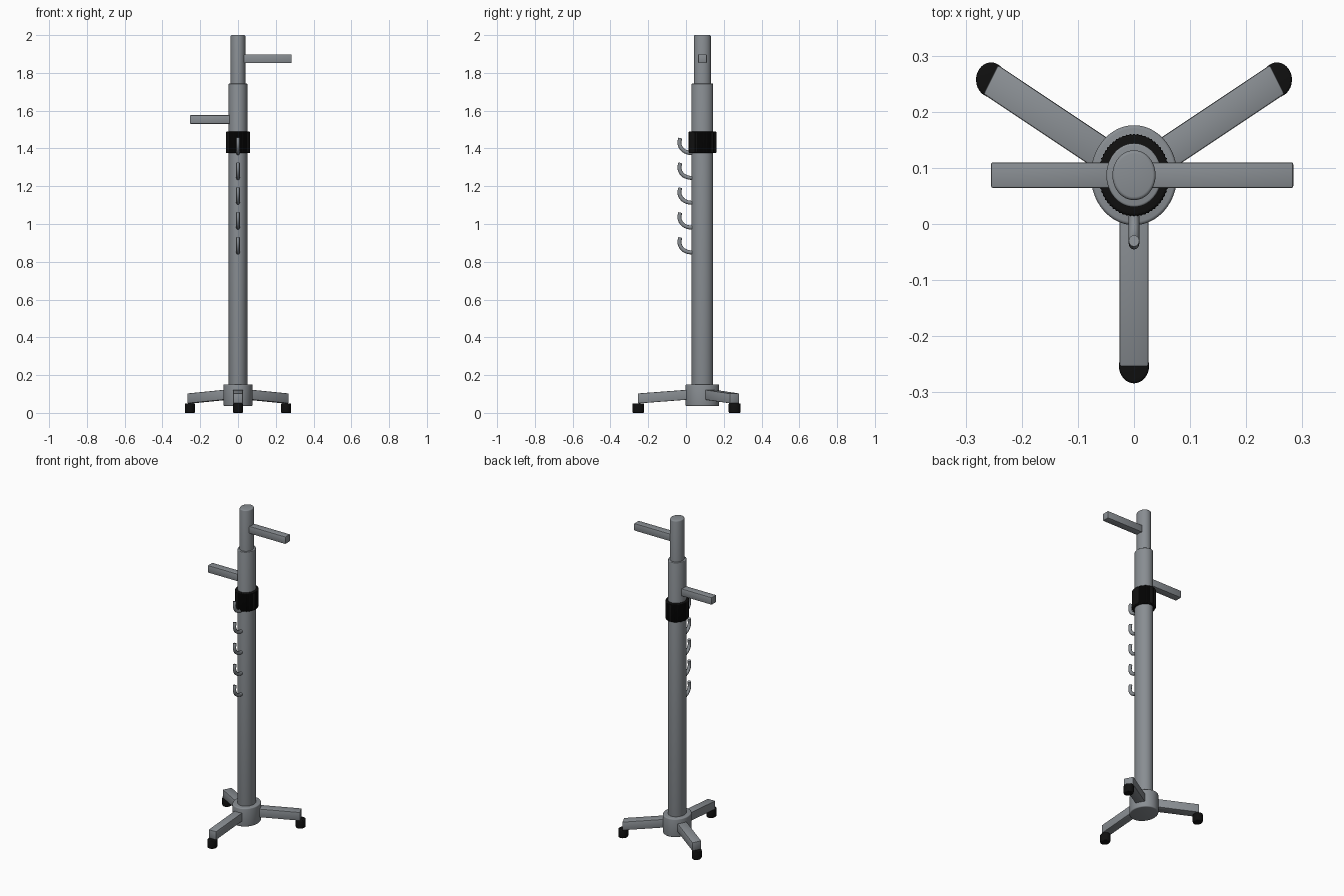
import bpy, bmesh, math
from mathutils import Matrix, Vector

if "Cube" in bpy.data.objects:
    bpy.data.objects.remove(bpy.data.objects["Cube"])

AXIS_Y = 0.087   # pole axis position
SQUASH = 0.865   # round parts are slightly narrower across x


def make_material(name, color):
    mat = bpy.data.materials.new(name)
    mat.use_nodes = True
    mat.diffuse_color = color
    mat.node_tree.nodes["Principled BSDF"].inputs["Base Color"].default_value = color
    return mat


STEEL = make_material("grey steel", (0.25, 0.27, 0.29, 1))
RUBBER = make_material("black rubber", (0.005, 0.005, 0.005, 1))


def finish(name, bm, mat):
    bmesh.ops.recalc_face_normals(bm, faces=bm.faces)
    mesh = bpy.data.meshes.new(name)
    bm.to_mesh(mesh)
    bm.free()
    mesh.materials.append(mat)
    obj = bpy.data.objects.new(name, mesh)
    bpy.context.collection.objects.link(obj)
    bpy.ops.object.select_all(action="DESELECT")
    obj.select_set(True)
    bpy.context.view_layer.objects.active = obj
    bpy.ops.object.shade_smooth_by_angle(angle=math.radians(35))
    return obj


def place(bm, turn=0.0):
    """Turn about the pole axis, squash, then move onto the axis."""
    m = (Matrix.Translation((0, AXIS_Y, 0)) @ Matrix.Diagonal((SQUASH, 1, 1, 1))
         @ Matrix.Rotation(turn, 4, "Z"))
    bmesh.ops.transform(bm, matrix=m, verts=bm.verts)


def bevelled_cylinder(radius, z0, z1, bevel, sides=48, knurl=0.0):
    bm = bmesh.new()
    bmesh.ops.create_cone(bm, cap_ends=True, segments=sides, radius1=radius,
                          radius2=radius, depth=z1 - z0,
                          matrix=Matrix.Translation((0, 0, (z0 + z1) / 2)))
    rims = [e for e in bm.edges if abs(e.verts[0].co.z - e.verts[1].co.z) < 1e-5]
    bmesh.ops.bevel(bm, geom=rims, offset=bevel, segments=3, profile=0.5, affect="EDGES")
    if knurl:
        for v in bm.verts:
            tooth = round(math.atan2(v.co.y, v.co.x) / math.tau * sides) % 2
            if tooth:
                r = v.co.xy.length
                v.co.xy *= (r - knurl) / r
    return bm


def bevelled_box(low, high, bevel):
    low, high = Vector(low), Vector(high)
    bm = bmesh.new()
    bmesh.ops.create_cube(bm, size=1, matrix=Matrix.Translation((low + high) / 2)
                          @ Matrix.Diagonal((*(high - low), 1)))
    bmesh.ops.bevel(bm, geom=bm.edges[:], offset=bevel, segments=2, profile=0.5,
                    affect="EDGES")
    return bm


# Upright: hub, telescoping tubes and knurled clamp
for name, radius, z0, z1, bevel, sides, knurl, mat in (
        ("base_hub", 0.089, 0.036, 0.151, 0.006, 64, 0, STEEL),
        ("lower_tube", 0.057, 0.05, 1.743, 0.004, 48, 0, STEEL),
        ("upper_tube", 0.0445, 1.3, 2.0, 0.006, 48, 0, STEEL),
        ("clamp_collar", 0.074, 1.375, 1.49, 0.006, 120, 0.002, RUBBER)):
    bm = bevelled_cylinder(radius, z0, z1, bevel, sides, knurl)
    place(bm)
    finish(name, bm, mat)

# Three sloping legs with rubber feet
for i, side in enumerate(("front", "left", "right")):
    turn = i * math.tau / 3
    bm = bevelled_box((-0.03, -0.341, 0), (0.03, -0.04, 0.053), 0.004)
    for v in bm.verts:
        v.co.z += 0.05 + 0.075 * (v.co.y + 0.341)
    place(bm, turn)
    finish(side + "_leg", bm, STEEL)

    bm = bevelled_cylinder(0.031, 0, 0.051, 0.005, 32)
    bmesh.ops.translate(bm, verts=bm.verts, vec=(0, -0.34, 0))
    place(bm, turn)
    finish(side + "_foot", bm, RUBBER)

# Square side arms
for name, x0, x1, z in (("left_arm", 0.02, 0.284, 1.875),
                        ("right_arm", -0.255, -0.02, 1.553)):
    bm = bevelled_box((x0, AXIS_Y - 0.023, z - 0.023),
                      (x1, AXIS_Y + 0.023, z + 0.023), 0.004)
    finish(name, bm, STEEL)

# Row of hooks down the front, each a round rod swept along a J
path = [Vector((0, y, z)) for y, z in ((0.045, 0.01), (0.015, 0.012), (-0.012, 0.023),
                                       (-0.029, 0.043), (-0.035, 0.065), (-0.03, 0.09))]
RING = 12


def hook(base_z):
    bm = bmesh.new()
    points = []
    for i in range(len(path) - 1):   # smooth the path
        p0, p1 = path[max(i - 1, 0)], path[i]
        p2, p3 = path[i + 1], path[min(i + 2, len(path) - 1)]
        for t in (0, 0.33, 0.67):
            points.append(0.5 * (2 * p1 + (p2 - p0) * t
                          + (2 * p0 - 5 * p1 + 4 * p2 - p3) * t * t
                          + (3 * p1 - p0 - 3 * p2 + p3) * t ** 3))
    points.append(path[-1])
    rings = []
    for i, p in enumerate(points):
        along = (points[min(i + 1, len(points) - 1)] - points[max(i - 1, 0)]).normalized()
        across = Vector((1, 0, 0))
        normal = along.cross(across)
        rings.append([bm.verts.new(p + Vector((0, 0, base_z))
                      + across * 0.0095 * math.cos(a) + normal * 0.0105 * math.sin(a))
                      for a in (math.tau * k / RING for k in range(RING))])
    for a, b in zip(rings, rings[1:]):
        for k in range(RING):
            n = (k + 1) % RING
            bm.faces.new((a[k], a[n], b[n], b[k]))
    bm.faces.new(rings[0])
    bm.faces.new(rings[-1])
    return bm


for i in range(5):
    finish(f"hook_{i + 1}", hook(0.839 + i * 0.1315), STEEL)
